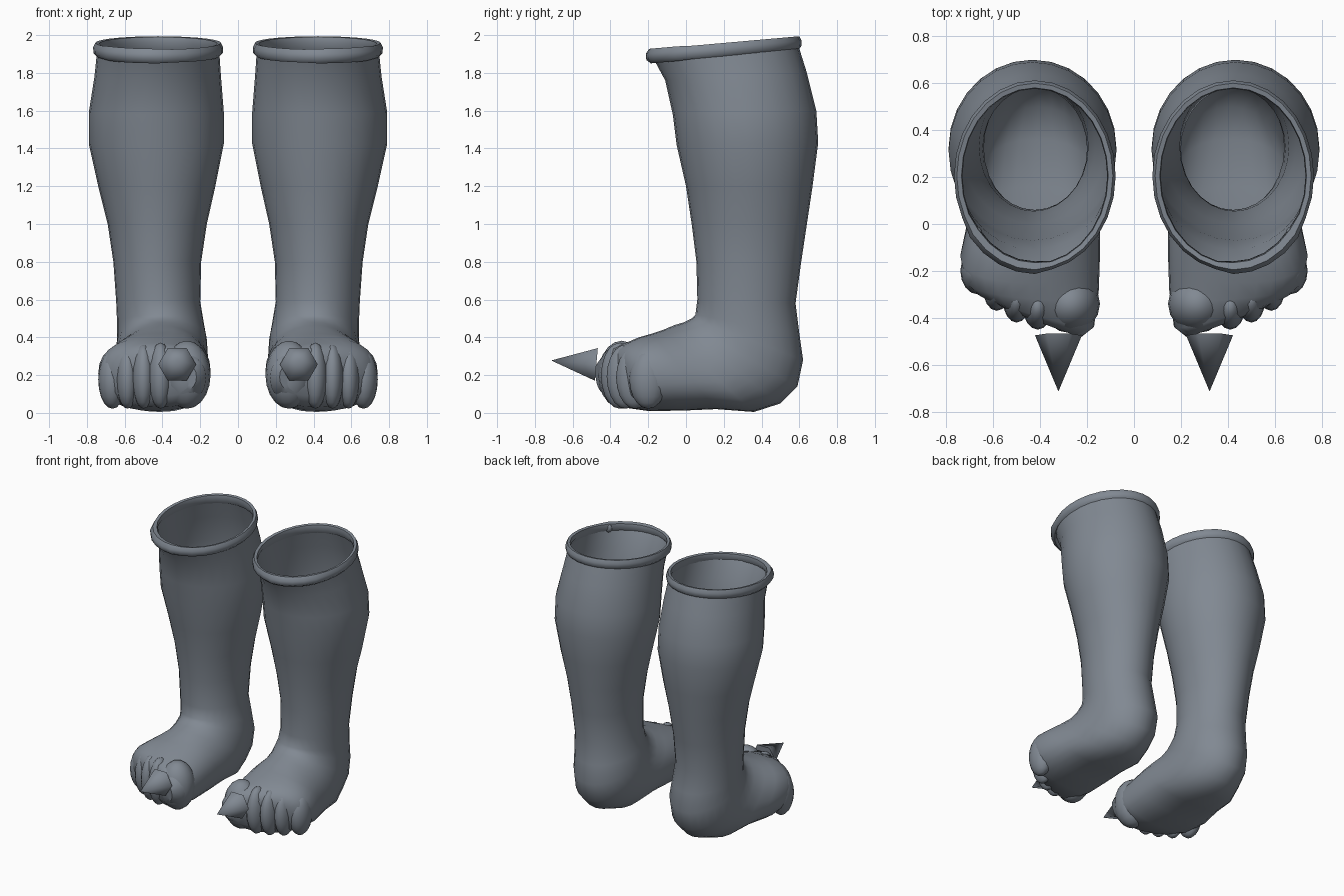
import bpy, bmesh, math
from mathutils import Vector, Matrix

cube = bpy.data.objects.get("Cube")
if cube:
    bpy.data.objects.remove(cube, do_unlink=True)

SEGMENTS = 28

# One slate colour for everything
slate = bpy.data.materials.new("slate_grey")
slate.use_nodes = True
colour = (0.22, 0.25, 0.29, 1)
slate.diffuse_color = colour
slate.node_tree.nodes["Principled BSDF"].inputs["Base Color"].default_value = colour

# Cross-sections from the open top, round the heel, to the toes:
# front y, front z, back y, back z, inner x, outer x
SECTIONS = [
    (-.18, 1.89, .59, 1.96, .10, .745),
    (-.11, 1.76, .64, 1.8, .09, .76),
    (-.07, 1.58, .69, 1.6, .075, .79),
    (-.05, 1.42, .7, 1.43, .075, .79),
    (0, 1.2, .67, 1.2, .12, .74),
    (.03, 1, .64, 1, .165, .69),
    (.055, .8, .61, .8, .195, .66),
    (.06, .6, .58, .58, .2, .645),
    (.05, .52, .6, .42, .18, .64),
    (.03, .5, .62, .28, .165, .64),
    (-.01, .48, .59, .14, .16, .65),
    (-.06, .465, .5, .05, .155, .66),
    (-.12, .44, .36, .005, .15, .68),
    (-.18, .42, .16, .02, .145, .71),
    (-.25, .4, -.02, .012, .145, .74),
    (-.32, .37, -.2, .01, .15, .72),
    (-.39, .34, -.34, .03, .17, .67),
    (-.42, .29, -.4, .09, .22, .58),
]

# Toes: x, y, width, depth, height (radii)
TOES = [
    (.27, -.34, .125, .125, .18),
    (.41, -.35, .065, .1, .175),
    (.5, -.32, .06, .1, .17),
    (.585, -.27, .06, .1, .165),
    (.665, -.2, .075, .1, .155),
]


def soft_power(value, power):
    return math.copysign(abs(value) ** power, value)


def section_ring(fy, fz, by, bz, inner, outer):
    """Oval between a front and a back point, swept back on the little toe side."""
    mid_y, mid_z = (fy + by) / 2, (fz + bz) / 2
    mid_x, half = (inner + outer) / 2, (outer - inner) / 2
    skew = max(0, -.22 - mid_y) * 2
    power = .85 if mid_y < .2 else 1
    points = []
    for i in range(SEGMENTS):
        t = math.tau * i / SEGMENTS
        c, s = soft_power(math.cos(t), power), soft_power(math.sin(t), power)
        points.append(Vector((mid_x + s * half,
                              mid_y + c * (fy - by) / 2 + skew * s * half,
                              mid_z + c * (fz - bz) / 2)))
    return points


def loft(bm, loops, closed=False, cap_end=False):
    rows = [[bm.verts.new(p) for p in loop] for loop in loops]
    pairs = list(zip(rows, rows[1:]))
    if closed:
        pairs.append((rows[-1], rows[0]))
    for a, b in pairs:
        for i in range(len(a)):
            j = (i + 1) % len(a)
            bm.faces.new((a[i], a[j], b[j], b[i]))
    if cap_end:
        hub = bm.verts.new(sum((v.co for v in rows[-1]), Vector()) / len(rows[-1]))
        last = rows[-1]
        for i in range(len(last)):
            bm.faces.new((last[i], last[(i + 1) % len(last)], hub))


def finish(bm, name, side, angle=50):
    bmesh.ops.scale(bm, vec=(side, 1, 1), verts=bm.verts)
    bmesh.ops.recalc_face_normals(bm, faces=bm.faces)
    mesh = bpy.data.meshes.new(name)
    bm.to_mesh(mesh)
    bm.free()
    mesh.materials.append(slate)
    mesh.shade_smooth()
    mesh.set_sharp_from_angle(angle=math.radians(angle))
    obj = bpy.data.objects.new(name, mesh)
    bpy.context.collection.objects.link(obj)


def build_leg(side, label):
    # Hollow leg and foot
    bm = bmesh.new()
    loft(bm, [section_ring(*s) for s in SECTIONS], cap_end=True)
    finish(bm, label + "_leg", side)

    # Rolled rim, fatter along the front fold on the outer side
    top = section_ring(*SECTIONS[0])
    centre = sum(top, Vector()) / len(top)
    profile = [(-.014, 0), (-.01, .03), (.01, .034), (.022, .01), (.02, -.02), (.004, -.036)]
    loops = []
    for out, up in profile:
        loop = []
        for i, p in enumerate(top):
            normal = (p - centre)
            normal.z = 0
            normal.normalize()
            fat = 1.5 if i <= SEGMENTS * .16 else 1
            rise = min(fat, 1.1)
            loop.append(p + normal * out * fat + Vector((0, 0, up * rise)))
        loops.append(loop)
    bm = bmesh.new()
    loft(bm, loops, closed=True)
    finish(bm, label + "_rim", side)

    # Small tuck where the rim overlaps itself
    tuck = top[round(SEGMENTS * .16)]
    bm = bmesh.new()
    bmesh.ops.create_icosphere(bm, subdivisions=2, radius=1,
                               matrix=Matrix.Translation(tuck) @ Matrix.Diagonal((.028, .025, .036, 1)))
    finish(bm, label + "_rim_tuck", side)

    # Toes
    for n, (x, y, width, depth, height) in enumerate(TOES, 1):
        bm = bmesh.new()
        place = Matrix.Translation((x, y, height + .022))
        bmesh.ops.create_uvsphere(bm, u_segments=16, v_segments=10, radius=1,
                                  matrix=place @ Matrix.Diagonal((width, depth, height, 1)))
        finish(bm, f"{label}_toe_{n}", side)

    # Six-sided claw on the big toe, tipped slightly upward
    bm = bmesh.new()
    tilt = Matrix.Rotation(math.radians(85), 4, "X")
    place = Matrix.Translation((.322, -.594, .267))
    bmesh.ops.create_cone(bm, cap_ends=True, segments=6, radius1=.1, radius2=0, depth=.24,
                          matrix=place @ tilt @ Matrix.Rotation(math.radians(90), 4, "Z"))
    bmesh.ops.remove_doubles(bm, verts=bm.verts, dist=.001)
    finish(bm, label + "_claw", side, 70)


build_leg(1, "left")
build_leg(-1, "right")
